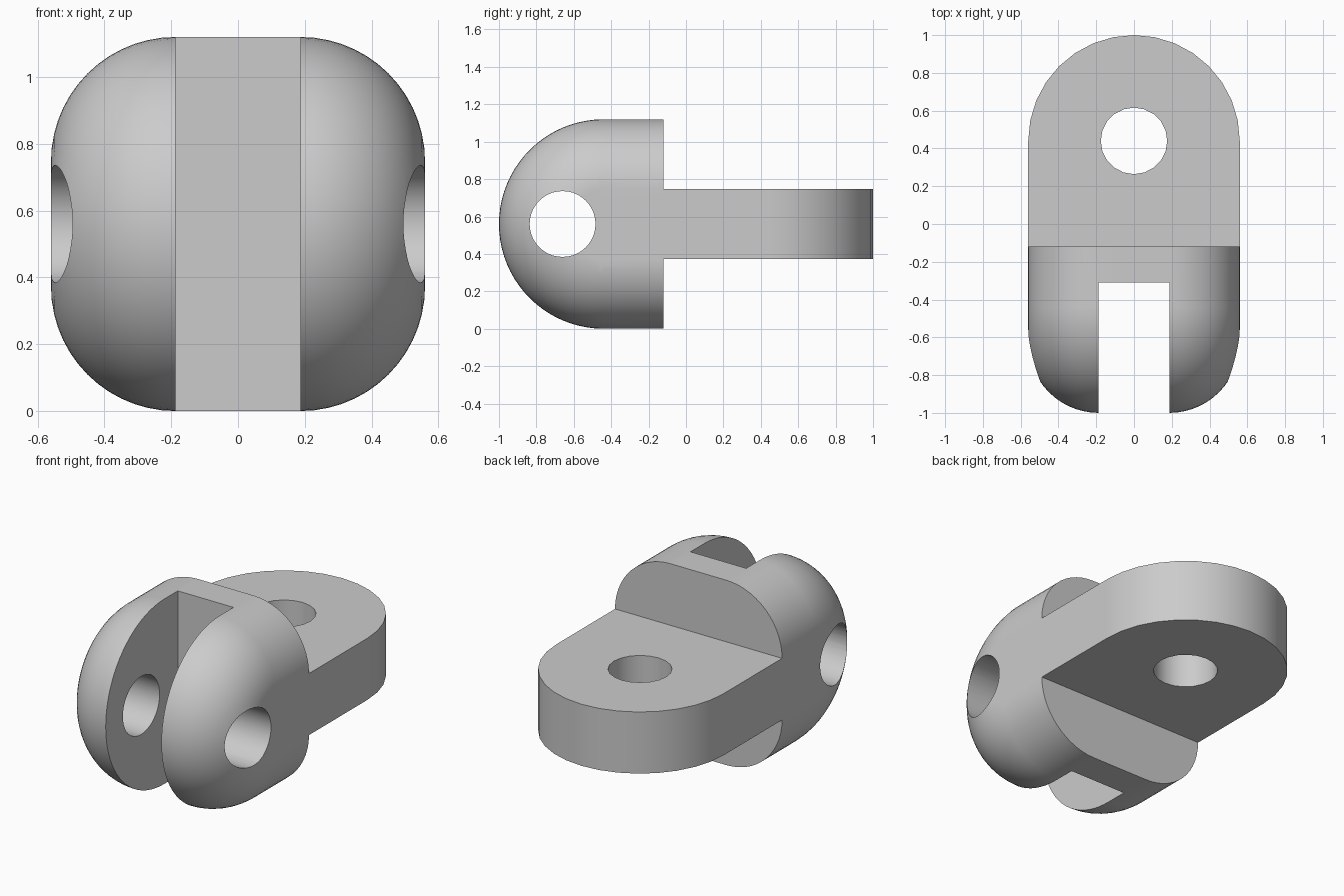
import bpy, bmesh
from math import pi, sin, cos, radians
from mathutils import Matrix

if "Cube" in bpy.data.objects:
    bpy.data.objects.remove(bpy.data.objects["Cube"], do_unlink=True)

R = 0.56             # half width, and radius of both rounded ends
FLAT = R / 3         # half width of the flats, slot and tongue
ROUND = R - FLAT     # edge rounding radius
PIVOT = 0.44         # distance of the end-arc centres from the middle
BACK = -0.12         # rear face of the fork
PIN = 0.176          # pin hole radius

grey = bpy.data.materials.new("light grey")
grey.use_nodes = True
colour = (0.6, 0.6, 0.6, 1)
grey.diffuse_color = colour
grey.node_tree.nodes["Principled BSDF"].inputs["Base Color"].default_value = colour


def finish(bm, name):
    bmesh.ops.remove_doubles(bm, verts=bm.verts, dist=1e-5)
    bmesh.ops.recalc_face_normals(bm, faces=bm.faces)
    mesh = bpy.data.meshes.new(name)
    bm.to_mesh(mesh)
    bm.free()
    mesh.materials.append(grey)
    obj = bpy.data.objects.new(name, mesh)
    bpy.context.collection.objects.link(obj)
    return obj


def make_fork():
    """Rounded profile swept round the pivot, with straight runs to the rear face."""
    steps = 14
    arc = [(FLAT + ROUND * cos(pi / 2 * i / steps), FLAT + ROUND * sin(pi / 2 * i / steps))
           for i in range(steps + 1)]
    profile = [(R, 0)] + arc + [(-x, r) for x, r in reversed(arc)] + [(-R, 0)]
    sweep = 40
    stations = [(BACK, pi / 2)]
    stations += [(-PIVOT, pi / 2 - pi * i / sweep) for i in range(sweep + 1)]
    stations += [(BACK, -pi / 2)]
    bm = bmesh.new()
    rows = [[bm.verts.new((x, y - r * cos(a), R + r * sin(a))) for x, r in profile]
            for y, a in stations]
    for a, b in zip(rows, rows[1:]):
        for i in range(len(profile) - 1):
            bm.faces.new((a[i], a[i + 1], b[i + 1], b[i]))
    bmesh.ops.remove_doubles(bm, verts=bm.verts, dist=1e-5)
    bmesh.ops.dissolve_degenerate(bm, edges=bm.edges, dist=1e-5)
    bmesh.ops.holes_fill(bm, edges=[e for e in bm.edges if e.is_boundary], sides=0)
    return finish(bm, "clevis_joint")


def make_tongue():
    """Flat plate with a round rear end, rooted inside the fork."""
    segs = 16
    outline = [(-R, BACK - 0.1), (R, BACK - 0.1)]
    outline += [(R * cos(pi * i / segs), PIVOT + R * sin(pi * i / segs)) for i in range(segs + 1)]
    bm = bmesh.new()
    face = bm.faces.new([bm.verts.new((x, y, R - FLAT)) for x, y in outline])
    new = bmesh.ops.extrude_face_region(bm, geom=[face])["geom"]
    bmesh.ops.translate(bm, vec=(0, 0, 2 * FLAT),
                        verts=[v for v in new if isinstance(v, bmesh.types.BMVert)])
    return finish(bm, "tongue")


def make_pin(name, matrix, segs):
    bm = bmesh.new()
    bmesh.ops.create_cone(bm, cap_ends=True, segments=segs, radius1=PIN, radius2=PIN,
                          depth=2, matrix=matrix)
    return finish(bm, name)


def make_slot():
    bm = bmesh.new()
    bmesh.ops.create_cube(bm, size=1, matrix=Matrix.Translation((0, -0.81, R))
                          @ Matrix.Diagonal((2 * FLAT, 1, 2, 1)))
    return finish(bm, "slot_cutter")


# Join the tongue to the fork, then cut the slot and both pin holes
joint = make_fork()
steps = [
    (make_tongue(), 'UNION'),
    (make_slot(), 'DIFFERENCE'),
    (make_pin("fork_pin_cutter", Matrix.Translation((0, -0.66, R))
              @ Matrix.Rotation(pi / 2, 4, 'Y'), 40), 'DIFFERENCE'),
    (make_pin("tongue_pin_cutter", Matrix.Translation((0, PIVOT, R)), 20), 'DIFFERENCE'),
]
bpy.context.view_layer.objects.active = joint
for tool, operation in steps:
    tool.hide_render = True
    mod = joint.modifiers.new(tool.name, 'BOOLEAN')
    mod.operation, mod.solver, mod.object = operation, 'EXACT', tool
    bpy.ops.object.modifier_apply(modifier=mod.name)
    bpy.data.objects.remove(tool, do_unlink=True)

# Merge coplanar faces and shade smooth with sharp edges
bm = bmesh.new()
bm.from_mesh(joint.data)
bmesh.ops.remove_doubles(bm, verts=bm.verts, dist=1e-4)
bmesh.ops.dissolve_limit(bm, angle_limit=radians(0.2), verts=bm.verts, edges=bm.edges)
bm.to_mesh(joint.data)
bm.free()
bpy.ops.object.select_all(action='DESELECT')
joint.select_set(True)
bpy.ops.object.shade_smooth_by_angle(angle=radians(30))
weighted = joint.modifiers.new("even_shading", 'WEIGHTED_NORMAL')
weighted.keep_sharp = True
